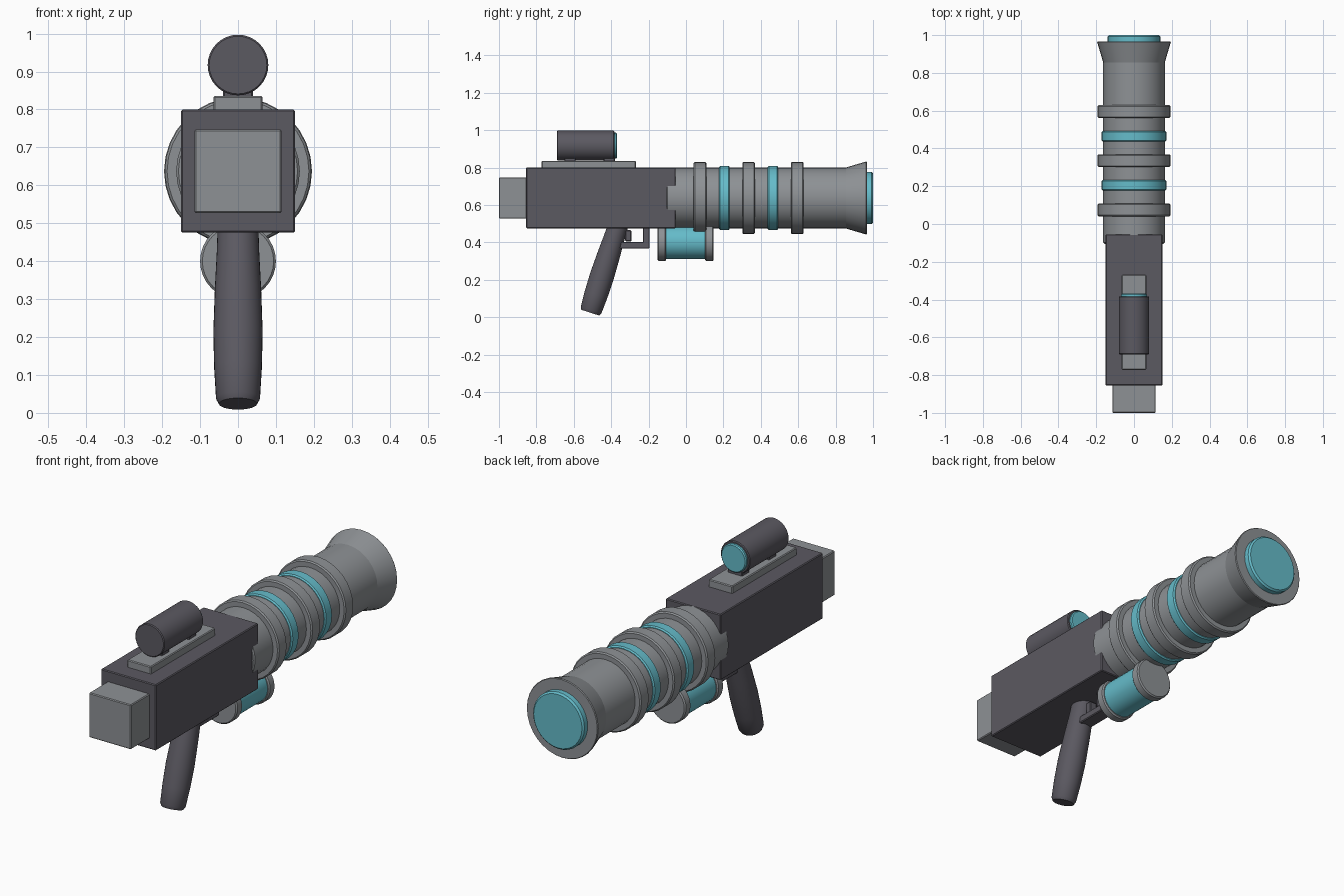
import bpy, bmesh, math
from mathutils import Vector, Matrix

cube = bpy.data.objects.get("Cube")
if cube:
    bpy.data.objects.remove(cube, do_unlink=True)


def material(name, rgb):
    mat = bpy.data.materials.new(name)
    mat.use_nodes = True
    mat.diffuse_color = (*rgb, 1)
    mat.node_tree.nodes["Principled BSDF"].inputs["Base Color"].default_value = (*rgb, 1)
    return mat


DARK = material("dark_grey", (0.105, 0.1, 0.12))
GREY = material("mid_grey", (0.27, 0.285, 0.3))
CYAN = material("cyan", (0.13, 0.5, 0.59))


def finish(name, bm, mat):
    bmesh.ops.recalc_face_normals(bm, faces=bm.faces)
    mesh = bpy.data.meshes.new(name)
    bm.to_mesh(mesh)
    bm.free()
    mesh.materials.append(mat)
    obj = bpy.data.objects.new(name, mesh)
    bpy.context.collection.objects.link(obj)
    bpy.ops.object.select_all(action="DESELECT")
    obj.select_set(True)
    bpy.context.view_layer.objects.active = obj
    bpy.ops.object.shade_smooth_by_angle(angle=math.radians(35))
    return obj


def box(name, mat, half_x, y, z, bevel=0.004):
    """Block centred on x, spanning the y and z ranges."""
    bm = bmesh.new()
    bmesh.ops.create_cube(bm, size=1)
    size = Vector((2 * half_x, y[1] - y[0], z[1] - z[0]))
    for v in bm.verts:
        v.co = v.co * size + Vector((0, sum(y) / 2, sum(z) / 2))
    bmesh.ops.bevel(bm, geom=bm.edges[:], offset=bevel, segments=1, affect="EDGES")
    return finish(name, bm, mat)


def lathe(name, mat, profile, origin, direction=(0, 1, 0), sides=32):
    """Capped turned solid; profile is (distance along the axis, radius)."""
    bm = bmesh.new()
    turn = Matrix.Translation(origin) @ Vector((0, 0, 1)).rotation_difference(
        Vector(direction)).to_matrix().to_4x4()
    rings = []
    for d, r in profile:
        angles = [2 * math.pi * i / sides for i in range(sides)]
        rings.append([bm.verts.new(turn @ Vector((r * math.cos(a), r * math.sin(a), d)))
                      for a in angles])
    for a, b in zip(rings, rings[1:]):
        for i in range(sides):
            j = (i + 1) % sides
            bm.faces.new((a[i], a[j], b[j], b[i]))
    bm.faces.new(rings[0])
    bm.faces.new(rings[-1])
    return finish(name, bm, mat)


def drum(name, mat, y, z, radius, edge=0.006):
    """Cylinder along y with chamfered rims."""
    return lathe(name, mat, [(y[0], radius - edge), (y[0] + edge, radius),
                             (y[1] - edge, radius), (y[1], radius - edge)], (0, 0, z))


# Body and rear block
AXIS = 0.637
box("receiver", DARK, 0.15, (-0.855, -0.055), (0.475, 0.8))
box("rear_block", GREY, 0.115, (-1.0, -0.84), (0.527, 0.747))

# Barrel, flared muzzle and its lens
drum("barrel", GREY, (-0.105, 0.87), AXIS, 0.163)
lathe("muzzle", GREY, [(0.855, 0.163), (0.963, 0.195), (0.967, 0.192)], (0, 0, AXIS))
drum("muzzle_lens", CYAN, (0.95, 1.0), AXIS, 0.14, 0.008)

# Raised bands around the barrel
for i, y in enumerate((0.075, 0.335, 0.595)):
    drum(f"barrel_ring_{i + 1}", GREY, (y - 0.034, y + 0.034), AXIS, 0.193)
for i, y in enumerate((0.205, 0.465)):
    drum(f"glow_ring_{i + 1}", CYAN, (y - 0.028, y + 0.028), AXIS, 0.172)

# Canister under the barrel
TANK = 0.4
drum("canister", CYAN, (-0.13, 0.13), TANK, 0.09)
drum("canister_cap_rear", GREY, (-0.152, -0.106), TANK, 0.1)
drum("canister_cap_front", GREY, (0.102, 0.148), TANK, 0.1)

# Sight with rail, feet and lens
SIGHT = 0.917
box("sight_rail", GREY, 0.065, (-0.772, -0.268), (0.795, 0.836))
for i, y in enumerate((-0.62, -0.41)):
    box(f"sight_foot_{i + 1}", DARK, 0.04, (y - 0.03, y + 0.03), (0.83, 0.86))
drum("sight_tube", DARK, (-0.69, -0.383), SIGHT, 0.08, 0.004)
drum("sight_lens", CYAN, (-0.4, -0.369), SIGHT, 0.069, 0.005)

# Slanted pistol grip
lathe("grip", DARK, [(0, 0.05), (0.015, 0.058), (0.1, 0.063), (0.2, 0.065),
                     (0.32, 0.061), (0.42, 0.056), (0.51, 0.053)],
      (0, -0.512, 0.024), (0, 0.305, 0.952))

# Trigger and its guard
box("trigger", DARK, 0.02, (-0.325, -0.292), (0.405, 0.465))
box("guard_bar", DARK, 0.035, (-0.38, -0.195), (0.367, 0.402))
box("guard_post", DARK, 0.035, (-0.23, -0.195), (0.395, 0.48))
